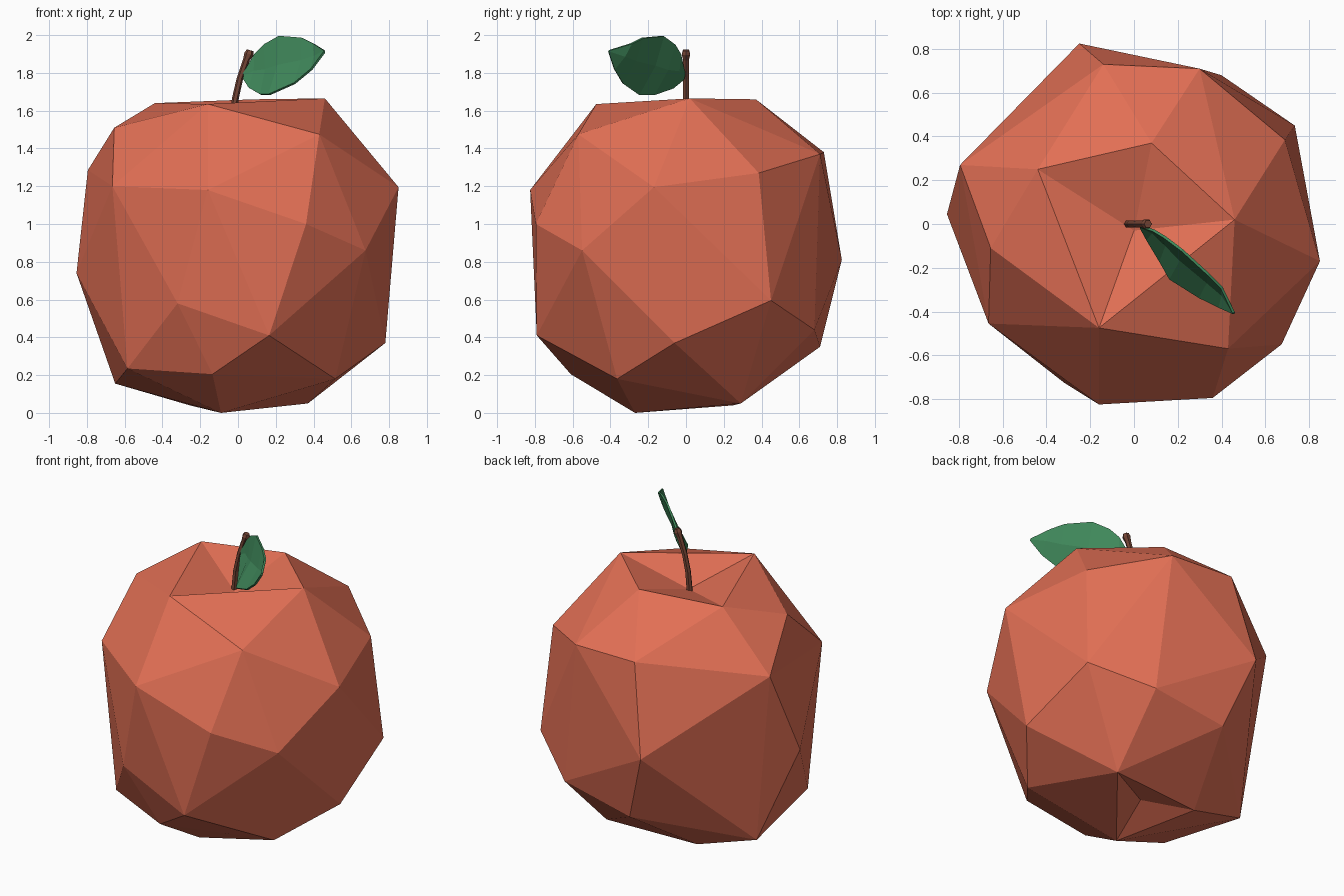
import bpy, bmesh, math
from mathutils import Vector

cube = bpy.data.objects.get("Cube")
if cube:
    bpy.data.objects.remove(cube, do_unlink=True)


def make_material(name, rgb):
    mat = bpy.data.materials.new(name)
    mat.use_nodes = True
    color = (*rgb, 1.0)
    mat.diffuse_color = color
    mat.node_tree.nodes["Principled BSDF"].inputs["Base Color"].default_value = color
    return mat


def make_object(name, bm, material):
    bmesh.ops.recalc_face_normals(bm, faces=bm.faces)
    mesh = bpy.data.meshes.new(name)
    bm.to_mesh(mesh)
    bm.free()
    mesh.materials.append(material)
    obj = bpy.data.objects.new(name, mesh)
    bpy.context.scene.collection.objects.link(obj)
    return obj


def loft(bm, rows, closed=False):
    """Join consecutive rows of points with faces."""
    grid = [[bm.verts.new(point) for point in row] for row in rows]
    for lower, upper in zip(grid, grid[1:]):
        count = len(lower)
        for i in range(count if closed else count - 1):
            j = (i + 1) % count
            bm.faces.new((lower[i], lower[j], upper[j], upper[i]))
    return grid


def dent(bm, inside, center):
    """Merge the faces picked by a rule and push their middle inwards."""
    cap = [f for f in bm.faces if all(inside(v.co.z) for v in f.verts)]
    if len(cap) > 1:
        cap = bmesh.ops.dissolve_faces(bm, faces=cap)["region"]
    poked = bmesh.ops.poke(bm, faces=cap)
    for vert in poked["verts"]:
        vert.co = center


apple_red = make_material("apple red", (0.76, 0.16, 0.09))
leaf_green = make_material("leaf green", (0.051, 0.25, 0.105))
stem_brown = make_material("stem brown", (0.18, 0.06, 0.036))

# Fruit: faceted hull around a few corner points, grouped by height
top_rim = [(-.44, .25, 1.64), (.08, .37, 1.66), (.46, .02, 1.665), (-.16, -.475, 1.635)]
shoulder = [(.85, -.17, 1.195), (-.16, -.825, 1.18), (.43, -.57, 1.475),
            (-.665, -.455, 1.2), (-.655, -.11, 1.51), (-.795, .27, 1.285),
            (-.14, .73, 1.38), (.3, .71, 1.37), (.69, .385, 1.27)]
belly = [(-.855, .045, .74), (-.25, .825, .81), (.735, .45, .595),
         (.675, -.55, .86), (.36, -.795, 1), (-.32, -.725, .58)]
underside = [(.4, .68, .44), (.165, -.79, .41), (-.135, -.61, .205),
             (-.585, -.42, .235), (-.65, .2, .155), (.515, -.365, .18),
             (.78, -.06, .37), (-.09, .71, .35)]
foot = [(.37, .29, .05), (-.09, -.27, 0), (-.255, .25, .04)]

bm = bmesh.new()
for point in top_rim + shoulder + belly + underside + foot:
    bm.verts.new(point)
bmesh.ops.convex_hull(bm, input=bm.verts)
bmesh.ops.delete(bm, geom=[v for v in bm.verts if not v.link_faces], context="VERTS")

# Hollows at the stem and at the base
dent(bm, lambda z: z > 1.6, Vector((0, -.03, 1.53)))
dent(bm, lambda z: z < .06, Vector((0, .06, .1)))
make_object("fruit", bm, apple_red)

# Stem: bent six-sided tube, thicker at the tip
path = [(-.03, 1.5, .02), (-.015, 1.66, .018), (.01, 1.77, .017),
        (.045, 1.87, .018), (.058, 1.9, .025), (.064, 1.92, .018)]
lean = Vector((1, 0, -.3)).normalized()
side = Vector((0, 1, 0))
rings = []
for x, z, radius in path:
    angles = [math.tau * i / 6 for i in range(6)]
    rings.append([Vector((x, 0, z)) + radius * (lean * math.cos(a) + side * math.sin(a))
                  for a in angles])
bm = bmesh.new()
grid = loft(bm, rings, closed=True)
bm.faces.new(grid[0])
bm.faces.new(grid[-1])
make_object("stem", bm, stem_brown)

# Leaf: two outlines joined over a slightly cupped midrib
upper_edge = [(.03, -.01, 1.8), (.09, -.03, 1.9), (.14, -.06, 1.95), (.22, -.12, 1.995),
              (.34, -.23, 1.985), (.4, -.29, 1.955), (.455, -.405, 1.92)]
lower_edge = [(.03, -.015, 1.765), (.06, -.07, 1.72), (.12, -.17, 1.685), (.165, -.25, 1.685),
              (.3, -.335, 1.745), (.39, -.38, 1.82), (.457, -.41, 1.91)]
rows = []
for up, low in zip(upper_edge, lower_edge):
    up, low = Vector(up), Vector(low)
    cup = Vector((1, 1, 0)) * (up - low).length * .06
    rows.append([up, (up + low) / 2 + cup, low])
bm = bmesh.new()
loft(bm, rows)
leaf = make_object("leaf", bm, leaf_green)
thickness = leaf.modifiers.new("thickness", "SOLIDIFY")
thickness.thickness = .012
thickness.offset = 0
